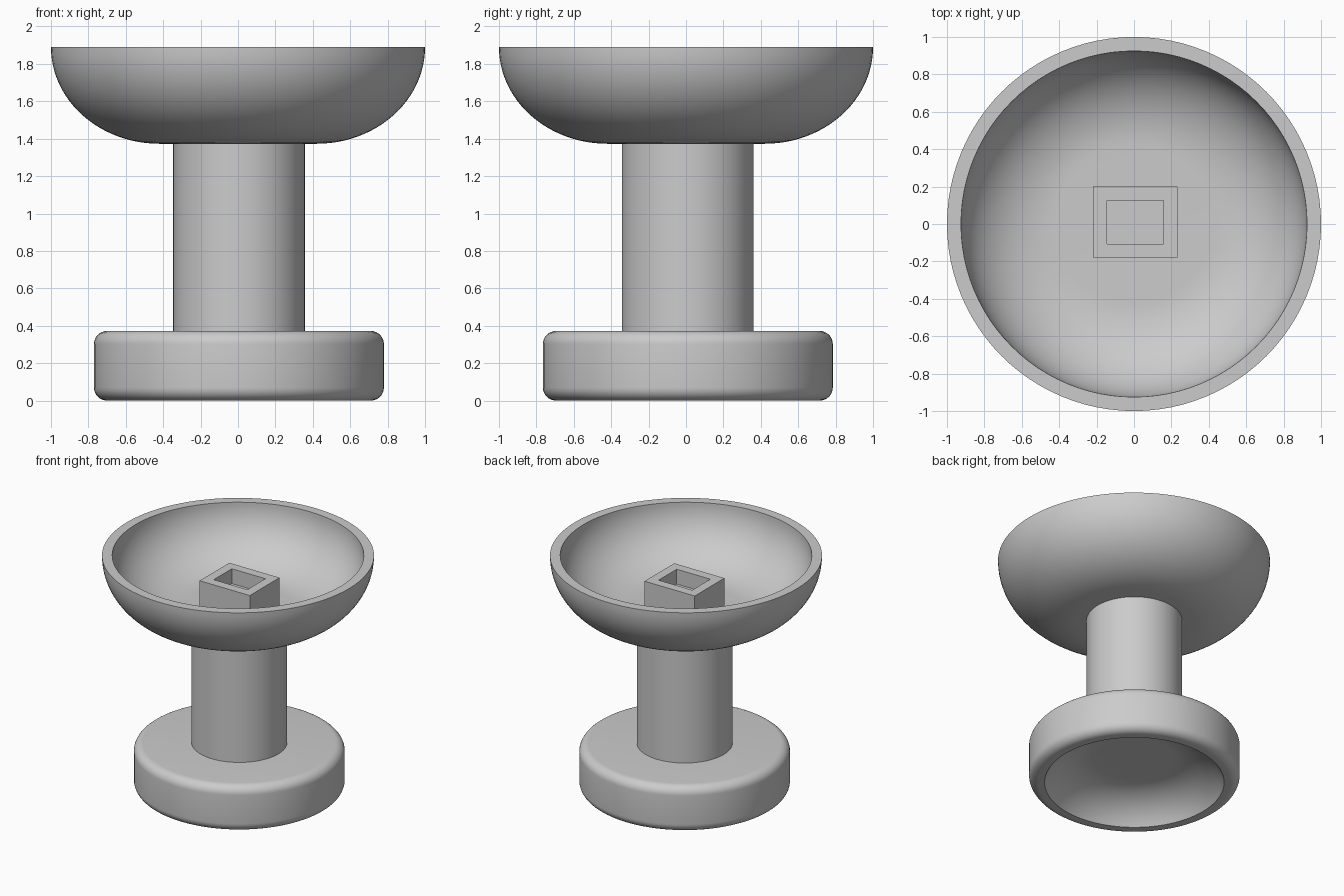
import bpy, bmesh, math

if "Cube" in bpy.data.objects:
    bpy.data.objects.remove(bpy.data.objects["Cube"])

grey = bpy.data.materials.new("plain grey")
grey.diffuse_color = (0.6, 0.6, 0.6, 1)
grey.use_nodes = True
grey.node_tree.nodes["Principled BSDF"].inputs["Base Color"].default_value = grey.diffuse_color


def finish(name, bm, loc, smooth=True):
    bmesh.ops.remove_doubles(bm, verts=bm.verts, dist=1e-5)
    bmesh.ops.recalc_face_normals(bm, faces=bm.faces)
    me = bpy.data.meshes.new(name)
    bm.to_mesh(me)
    bm.free()
    me.materials.append(grey)
    ob = bpy.data.objects.new(name, me)
    bpy.context.collection.objects.link(ob)
    ob.location = loc
    bpy.ops.object.select_all(action='DESELECT')
    ob.select_set(True)
    bpy.context.view_layer.objects.active = ob
    if smooth:
        bpy.ops.object.shade_smooth_by_angle(angle=math.radians(35))
    return ob


def arc(cx, cz, rx, rz, a0, a1, n):
    """Elliptical arc of profile points (radius, height), angles in degrees."""
    return [(cx + rx * math.cos(t), cz + rz * math.sin(t))
            for t in (math.radians(a0 + (a1 - a0) * i / n) for i in range(n + 1))]


def lathe(name, profile, loc=(0, 0, 0), steps=96):
    bm = bmesh.new()
    vs = [bm.verts.new((r, 0, z)) for r, z in profile]
    es = [bm.edges.new(p) for p in zip(vs, vs[1:])]
    bmesh.ops.spin(bm, geom=vs + es, cent=(0, 0, 0), axis=(0, 0, 1),
                   angle=math.tau, steps=steps, use_duplicate=False)
    return finish(name, bm, loc)


# Bowl: flat bottom, rounded side, flat rim, hollow inside
lathe("bowl",
      [(0, 1.373)] + arc(0.42, 1.89, 0.58, 0.517, -90, 0, 24)
      + arc(0.42, 1.89, 0.505, 0.44, 0, -90, 24) + [(0, 1.45)])

# Stem
lathe("stem", [(0, 0.34), (0.352, 0.34), (0.352, 1.40), (0, 1.40)], (0.005, 0.01, 0))

# Base: rounded edges above and below, shallow domed hollow underneath
lathe("base",
      [(0, 0.20)] + arc(0.30, -0.224, 0.424, 0.424, 90, 31.9, 16)
      + arc(0.705, 0.07, 0.07, 0.07, -90, 0, 8)
      + arc(0.705, 0.302, 0.07, 0.07, 0, 90, 8) + [(0, 0.372)], (0.005, 0.01, 0))

# Square socket in the bowl: block with an inset recess on top
bm = bmesh.new()
bmesh.ops.create_cube(bm, size=1)
for v in bm.verts:
    v.co.x *= 0.45
    v.co.y *= 0.38
    v.co.z *= 0.28
top = max(bm.faces, key=lambda f: f.calc_center_median().z)
bmesh.ops.inset_individual(bm, faces=[top], thickness=0.074, use_even_offset=True)
hole = bmesh.ops.extrude_discrete_faces(bm, faces=[top])["faces"][0]
for v in hole.verts:
    v.co.z -= 0.12
finish("socket", bm, (0.007, 0.01, 1.555), smooth=False)
